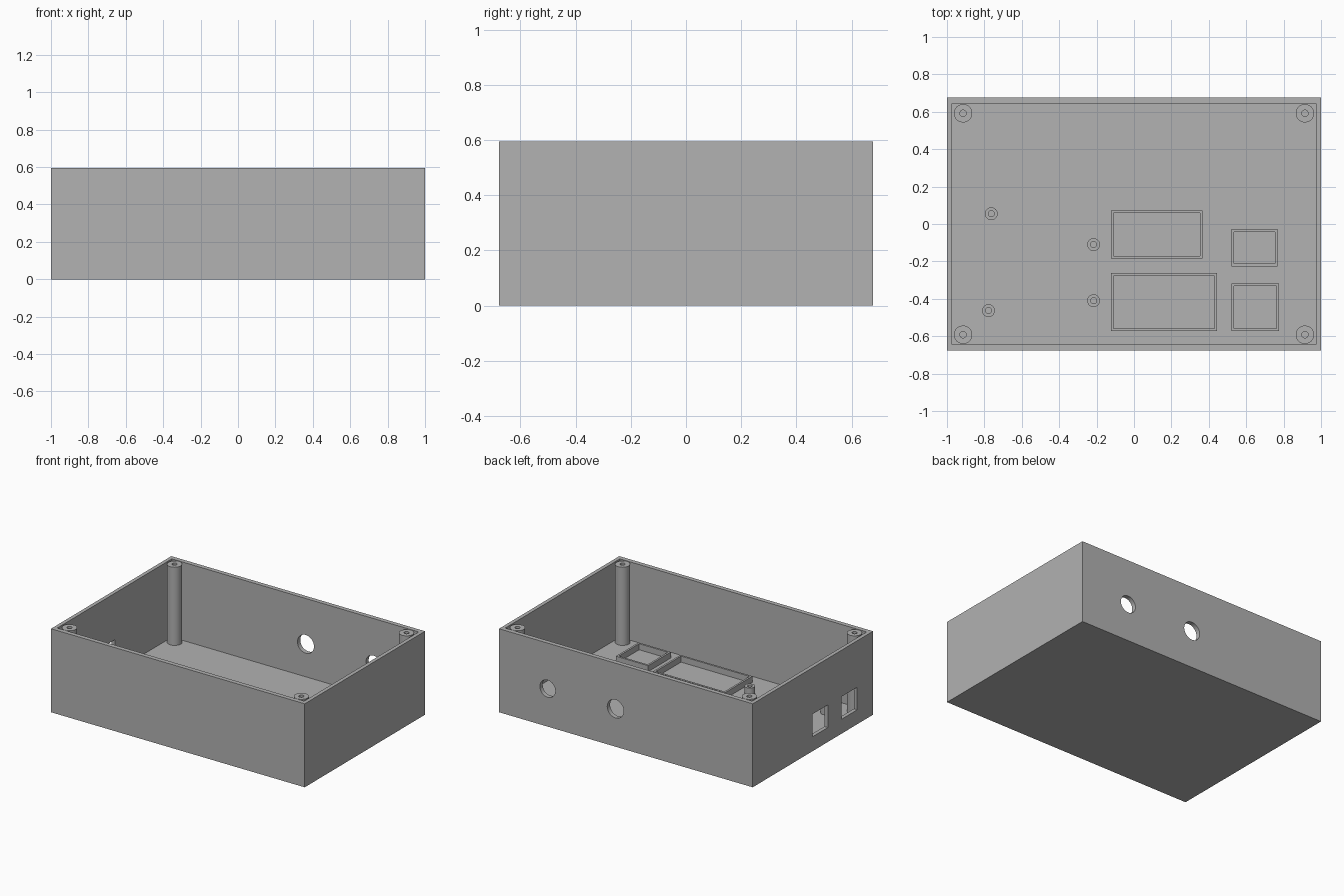
import bpy, bmesh, math
from mathutils import Matrix, Vector

if "Cube" in bpy.data.objects:
    bpy.data.objects.remove(bpy.data.objects["Cube"])

HX, HY, TOP = 1.0, 0.677, 0.595        # outer half sizes and rim height
WALL_X, WALL_Y, FLOOR = 0.027, 0.032, 0.037

grey = bpy.data.materials.new("plain_grey")
grey.use_nodes = True
COLOR = (0.445, 0.445, 0.445, 1)
grey.diffuse_color = COLOR
grey.node_tree.nodes["Principled BSDF"].inputs["Base Color"].default_value = COLOR


def finish(name, bm, smooth=False):
    """Turn a bmesh into a grey object."""
    bmesh.ops.recalc_face_normals(bm, faces=bm.faces)
    mesh = bpy.data.meshes.new(name)
    bm.to_mesh(mesh)
    bm.free()
    obj = bpy.data.objects.new(name, mesh)
    bpy.context.collection.objects.link(obj)
    mesh.materials.append(grey)
    if smooth:
        bpy.ops.object.select_all(action='DESELECT')
        obj.select_set(True)
        bpy.context.view_layer.objects.active = obj
        bpy.ops.object.shade_smooth_by_angle(angle=math.radians(30))
    return obj


def add_box(bm, x0, x1, y0, y1, z0, z1):
    mid = Vector((x0 + x1, y0 + y1, z0 + z1)) / 2
    size = Matrix.Diagonal((x1 - x0, y1 - y0, z1 - z0, 1))
    bmesh.ops.create_cube(bm, size=1, matrix=Matrix.Translation(mid) @ size)


def walled_tray(name, x0, x1, y0, y1, z0, z1, wx, wy, floor=None):
    """Rectangular wall ring; with a floor height it becomes an open box."""
    bm = bmesh.new()

    def loop(dx, dy, z):
        pts = ((x0 + dx, y0 + dy), (x1 - dx, y0 + dy), (x1 - dx, y1 - dy), (x0 + dx, y1 - dy))
        return [bm.verts.new((x, y, z)) for x, y in pts]

    inner_z = z0 if floor is None else floor
    loops = [loop(0, 0, z0), loop(0, 0, z1), loop(wx, wy, z1), loop(wx, wy, inner_z)]
    for a, b in zip(loops, loops[1:]):
        for i in range(4):
            j = (i + 1) % 4
            bm.faces.new((a[i], a[j], b[j], b[i]))
    if floor is not None:
        bm.faces.new(loops[0])
        bm.faces.new(loops[3])
    return finish(name, bm)


def tube(name, x, y, z0, z1, radius, bore, sides=40):
    """Hollow screw post, open at the top."""
    bm = bmesh.new()
    loops = []
    for r, z in ((radius, z0), (radius, z1), (bore, z1), (bore, z0)):
        loops.append([bm.verts.new((x + r * math.cos(a), y + r * math.sin(a), z))
                      for a in (math.tau * i / sides for i in range(sides))])
    for a, b in zip(loops, loops[1:]):
        for i in range(sides):
            j = (i + 1) % sides
            bm.faces.new((a[i], a[j], b[j], b[i]))
    return finish(name, bm, smooth=True)


# Open case with floor and four walls
case = walled_tray("case", -HX, HX, -HY, HY, 0, TOP, WALL_X, WALL_Y, FLOOR)

# Openings: two round holes in the back wall, two ports in the -x wall
cut = bmesh.new()
for x, r in ((0.617, 0.061), (0.082, 0.065)):
    bmesh.ops.create_cone(cut, cap_ends=True, segments=48, radius1=r, radius2=r, depth=0.2,
                          matrix=Matrix.Translation((x, HY, 0.27)) @ Matrix.Rotation(math.pi / 2, 4, 'X'))
for y0, y1 in ((-0.168, 0.006), (-0.499, -0.325)):
    add_box(cut, -HX - 0.1, -HX + 0.1, y0, y1, 0.103, 0.264)
cutter = finish("opening_cutter", cut)
cutter.hide_render = True
mod = case.modifiers.new("openings", 'BOOLEAN')
mod.operation, mod.solver, mod.object = 'DIFFERENCE', 'EXACT', cutter
bpy.ops.object.select_all(action='DESELECT')
case.select_set(True)
bpy.context.view_layer.objects.active = case
bpy.ops.object.modifier_apply(modifier=mod.name)
bpy.data.objects.remove(cutter)
bpy.ops.object.shade_smooth_by_angle(angle=math.radians(30))

# Tall screw posts in the corners
for sx, side in ((-1, "right"), (1, "left")):
    for sy, end in ((-1, "front"), (1, "back")):
        tube(f"corner_post_{end}_{side}", sx * 0.914, sy * 0.592, FLOOR - 0.005, TOP - 0.001, 0.049, 0.017)

# Short board standoffs
for i, (x, y) in enumerate(((-0.763, 0.055), (-0.778, -0.463), (-0.216, -0.11), (-0.216, -0.41))):
    tube(f"standoff_{i + 1}", x, y, FLOOR - 0.005, 0.098, 0.034, 0.016)

# Low retaining frames on the floor
FRAMES = {
    "large_frame_back": (-0.123, 0.366, -0.184, 0.072),
    "large_frame_front": (-0.123, 0.445, -0.573, -0.263),
    "small_frame_back": (0.521, 0.767, -0.226, -0.028),
    "small_frame_front": (0.521, 0.775, -0.573, -0.317),
}
for name, (x0, x1, y0, y1) in FRAMES.items():
    walled_tray(name, x0, x1, y0, y1, FLOOR - 0.005, 0.08, 0.014, 0.014)
